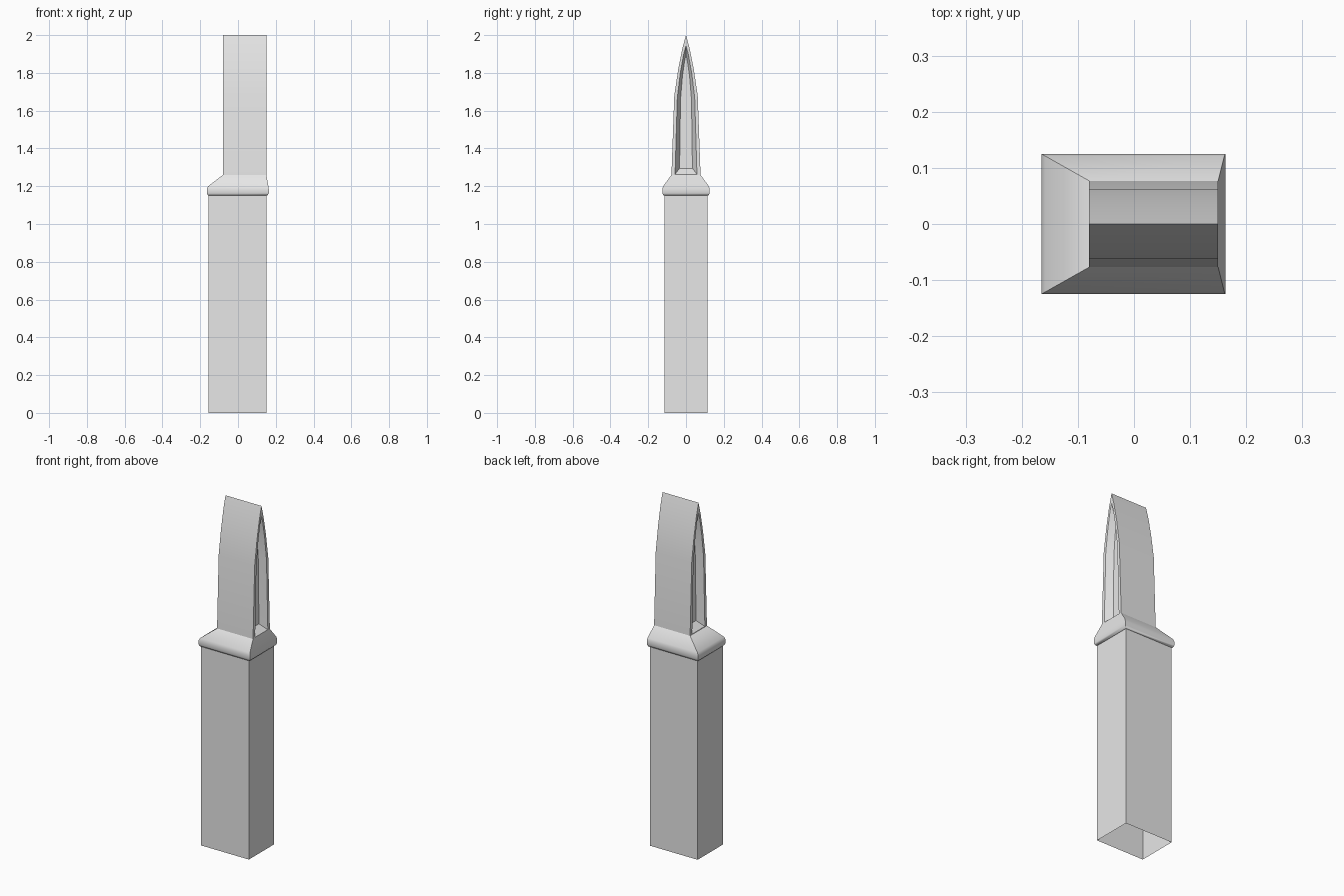
import bpy, bmesh, math

cube = bpy.data.objects.get("Cube")
if cube:
    bpy.data.objects.remove(cube, do_unlink=True)

grey = bpy.data.materials.new("light_grey")
grey.use_nodes = True
COLOR = (0.8, 0.8, 0.8, 1)
grey.diffuse_color = COLOR
grey.node_tree.nodes["Principled BSDF"].inputs["Base Color"].default_value = COLOR


def finish(bm, name, angle):
    """Turn a bmesh into a shaded, coloured object."""
    bmesh.ops.recalc_face_normals(bm, faces=bm.faces)
    mesh = bpy.data.meshes.new(name)
    bm.to_mesh(mesh)
    bm.free()
    mesh.materials.append(grey)
    ob = bpy.data.objects.new(name, mesh)
    bpy.context.collection.objects.link(ob)
    bpy.ops.object.select_all(action="DESELECT")
    ob.select_set(True)
    bpy.context.view_layer.objects.active = ob
    bpy.ops.object.shade_smooth_by_angle(angle=math.radians(angle))
    return ob


def add_ring(bm, points):
    return [bm.verts.new(p) for p in points]


def bridge(bm, a, b):
    n = len(a)
    for i in range(n):
        j = (i + 1) % n
        bm.faces.new((a[i], a[j], b[j], b[i]))


def rect(x0, x1, y, z):
    return [(x0, -y, z), (x1, -y, z), (x1, y, z), (x0, y, z)]


def stack(name, sections, cap, angle):
    """Loft rectangular sections upwards; the bottom stays open."""
    bm = bmesh.new()
    rings = [add_ring(bm, rect(*s)) for s in sections]
    for a, b in zip(rings, rings[1:]):
        bridge(bm, a, b)
    if cap:
        bm.faces.new(rings[-1])
    return finish(bm, name, angle)


# Hollow rectangular shaft, open underneath
X0, X1, Y, TOP = -0.155, 0.15, 0.115, 1.15
stack("shaft", [(X0, X1, Y, 0), (X0, X1, Y, TOP)], False, 30)

# Rounded collar that slopes in to the off-centre blade
B0, B1, BASE = -0.08, 0.15, 1.26
stack("collar", [
    (X0, X1, Y, TOP),
    (-0.16, 0.157, 0.12, 1.152),
    (-0.165, 0.163, 0.125, 1.163),
    (-0.165, 0.163, 0.125, 1.185),
    (-0.158, 0.161, 0.121, 1.2),
    (B0, B1, 0.077, BASE)], True, 50)


# Pointed-arch blade, with a bevelled recess in each end
def arch(x, half):
    left = [(x, -y, z) for y, z in half]
    right = [(x, y, z) for y, z in reversed(half[:-1])]
    return left + right


outer = [(0.077, BASE), (0.062, 1.68), (0.041, 1.82), (0.019, 1.93), (0, 2)]
rim = [(0.058, BASE + 0.003), (0.046, 1.67), (0.03, 1.8), (0.013, 1.895), (0, 1.945)]
floor = [(0.034, 1.295), (0.029, 1.66), (0.019, 1.78), (0.008, 1.86), (0, 1.9)]
DEPTH = 0.04

bm = bmesh.new()
ends = []
for x, inward in ((B0, 1), (B1, -1)):
    o = add_ring(bm, arch(x, outer))
    r = add_ring(bm, arch(x, rim))
    f = add_ring(bm, arch(x + inward * DEPTH, floor))
    bridge(bm, o, r)
    bridge(bm, r, f)
    bm.faces.new(f)
    ends.append(o)
bridge(bm, *ends)
finish(bm, "blade", 30)
